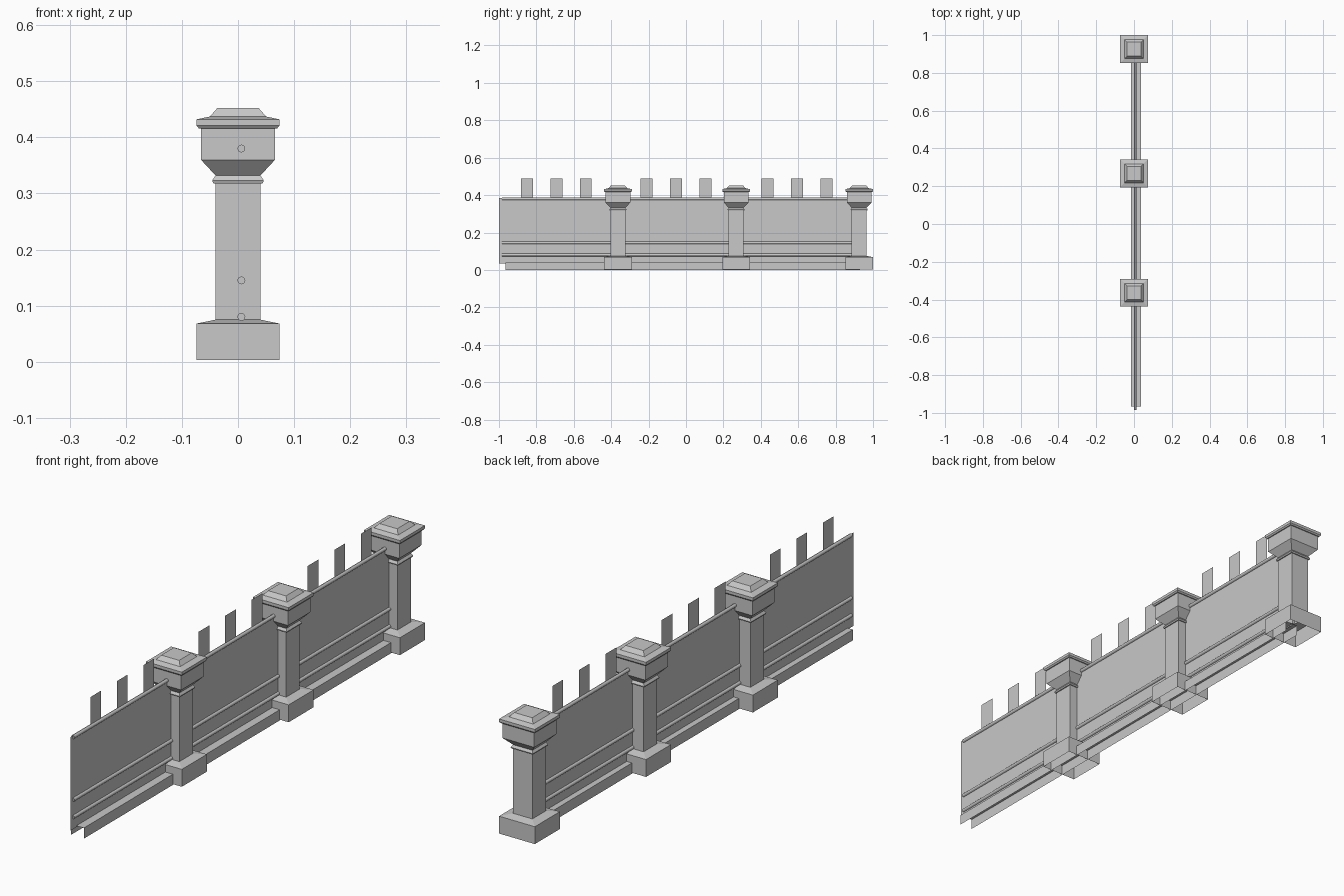
import bpy
import bmesh
import math

cube = bpy.data.objects.get("Cube")
if cube:
    bpy.data.objects.remove(cube, do_unlink=True)

# One plain stone colour
STONE = (0.58, 0.58, 0.58, 1.0)
stone = bpy.data.materials.new("stone_grey")
stone.use_nodes = True
stone.diffuse_color = STONE
stone.node_tree.nodes["Principled BSDF"].inputs["Base Color"].default_value = STONE

WALL_X = 0.006
WALL_END = 0.93


def add_object(name, bm):
    bmesh.ops.recalc_face_normals(bm, faces=bm.faces)
    mesh = bpy.data.meshes.new(name)
    bm.to_mesh(mesh)
    bm.free()
    mesh.materials.append(stone)
    obj = bpy.data.objects.new(name, mesh)
    bpy.context.collection.objects.link(obj)
    return obj


def square_lathe(name, profile, y):
    """Stack square rings of (half width, height), capped on top and open below."""
    bm = bmesh.new()
    rings = [[bm.verts.new((sx * w, y + sy * w, z))
              for sx, sy in ((-1, -1), (1, -1), (1, 1), (-1, 1))]
             for w, z in profile]
    for low, high in zip(rings, rings[1:]):
        for i in range(4):
            j = (i + 1) % 4
            bm.faces.new((low[i], low[j], high[j], high[i]))
    bm.faces.new(rings[-1])
    return add_object(name, bm)


def sheet(name, y0, y1, z0, z1):
    """Flat upright panel along the wall line."""
    bm = bmesh.new()
    bm.faces.new([bm.verts.new((WALL_X, y, z))
                  for y, z in ((y0, z0), (y1, z0), (y1, z1), (y0, z1))])
    return add_object(name, bm)


def rod(name, z, radius, y0, y1):
    """Smooth round rail running along the wall."""
    bpy.ops.mesh.primitive_cylinder_add(
        vertices=12, radius=radius, depth=y1 - y0,
        location=(WALL_X, (y0 + y1) / 2, z), rotation=(math.pi / 2, 0, 0))
    obj = bpy.context.object
    obj.name = name
    obj.data.materials.append(stone)
    bpy.ops.object.shade_smooth_by_angle()
    return obj


# Columns: plinth, shaft, collar, flared capital and stepped cap
COLUMN = [(0.074, 0.003), (0.074, 0.068), (0.04, 0.075), (0.04, 0.318),
          (0.044, 0.318), (0.046, 0.323), (0.04, 0.332), (0.066, 0.36),
          (0.066, 0.416), (0.07, 0.416), (0.074, 0.421), (0.074, 0.432),
          (0.05, 0.437), (0.037, 0.452)]
for label, y in (("front", -0.364), ("middle", 0.268), ("back", 0.926)):
    square_lathe(f"{label}_column", COLUMN, y)

# Wall panel and upright battlements
sheet("wall_panel", -1.0, WALL_END, 0.035, 0.385)
for label, start in (("front", -0.85), ("middle", -0.21), ("back", 0.436)):
    for i in range(3):
        y = start + i * 0.157
        sheet(f"{label}_battlement_{i + 1}", y - 0.032, y + 0.032, 0.385, 0.49)

# Rails
for label, z in (("top", 0.38), ("middle", 0.145), ("lower", 0.08)):
    rod(f"{label}_rail", z, 0.007, -0.985, WALL_END)

# Footing: channel open below and at both ends
bm = bmesh.new()
path = [(-0.016, 0), (-0.016, 0.04), (0.037, 0.04), (0.037, 0)]
rows = [[bm.verts.new((x, y, z)) for x, z in path] for y in (-0.965, WALL_END)]
for i in range(3):
    bm.faces.new((rows[0][i], rows[0][i + 1], rows[1][i + 1], rows[1][i]))
add_object("wall_footing", bm)
